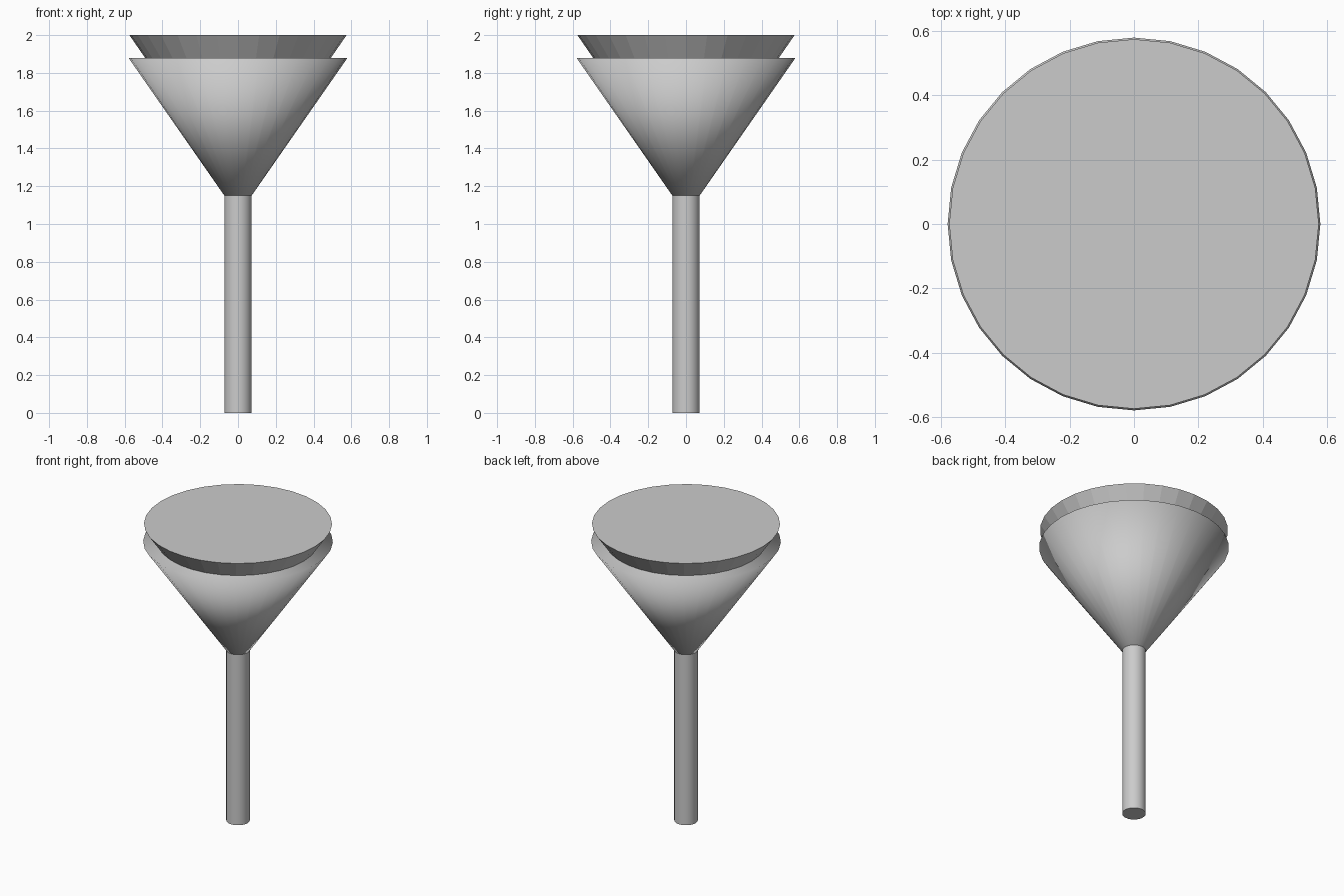
import bpy

if "Cube" in bpy.data.objects:
    bpy.data.objects.remove(bpy.data.objects["Cube"])

SIDES = 32


def cone(name, r_bottom, r_top, z_bottom, z_top):
    """Capped upright frustum between two heights."""
    bpy.ops.mesh.primitive_cone_add(
        vertices=SIDES, radius1=r_bottom, radius2=r_top,
        depth=z_top - z_bottom, location=(0, 0, (z_bottom + z_top) / 2))
    obj = bpy.context.object
    obj.name = name
    return obj


# Round stem, smooth sides with sharp ends
stem = cone("stem", 0.072, 0.072, 0.0, 1.16)
bpy.ops.object.shade_smooth_by_angle()

# Main funnel-shaped bowl, softly shaded across its rim
bowl = cone("bowl", 0.072, 0.58, 1.15, 1.88)
bpy.ops.object.shade_smooth()

# Faceted inner cone rising out of the bowl
inner_cone = cone("inner_cone", 0.07, 0.575, 1.27, 2.0)
bpy.ops.object.shade_flat()
